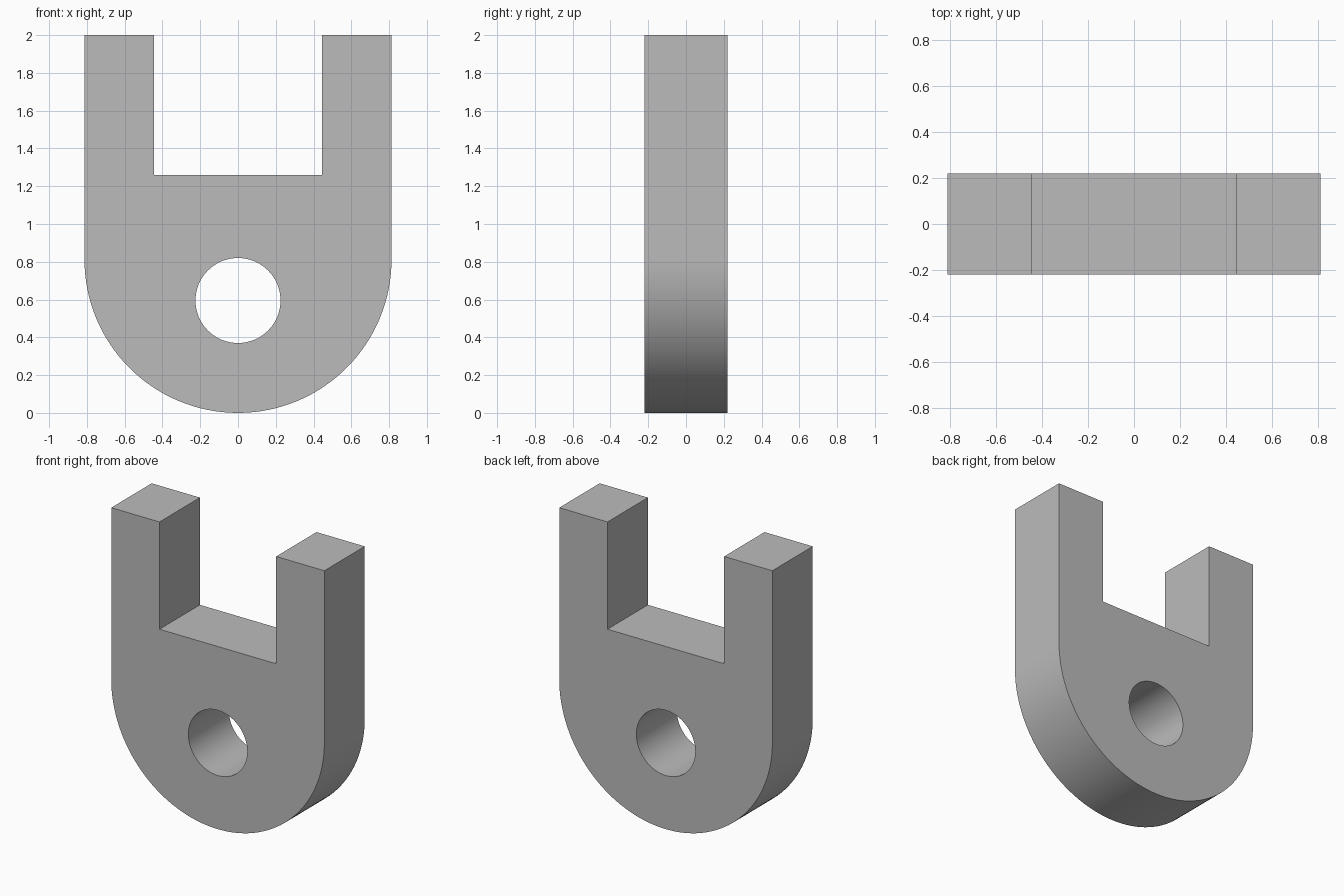
import bpy, bmesh, math

cube = bpy.data.objects.get("Cube")
if cube:
    bpy.data.objects.remove(cube, do_unlink=True)

HALF_WIDTH, HALF_DEPTH, HEIGHT = 0.813, 0.22, 2.0
SLOT_HALF, SLOT_FLOOR = 0.445, 1.26
HOLE_RADIUS, HOLE_Z = 0.225, 0.595


def arc(radius, cz, start, end, steps):
    """Points (x, z) along an arc, both ends included."""
    angles = [start + (end - start) * i / steps for i in range(steps + 1)]
    return [(radius * math.cos(a), cz + radius * math.sin(a)) for a in angles]


def add_loop(bm, points):
    """Closed ring of edges on the front plane."""
    verts = [bm.verts.new((x, -HALF_DEPTH, z)) for x, z in points]
    return [bm.edges.new((a, b)) for a, b in zip(verts, verts[1:] + verts[:1])]


# Outline: round bottom, two prongs and the slot between them
outline = arc(HALF_WIDTH, HALF_WIDTH, math.pi, 2 * math.pi, 64)
outline += [(HALF_WIDTH, HEIGHT), (SLOT_HALF, HEIGHT), (SLOT_HALF, SLOT_FLOOR),
            (-SLOT_HALF, SLOT_FLOOR), (-SLOT_HALF, HEIGHT), (-HALF_WIDTH, HEIGHT)]
hole = arc(HOLE_RADIUS, HOLE_Z, 0, 2 * math.pi, 64)[:-1]

# Fill the profile around the pin hole and extrude it through the depth
bm = bmesh.new()
edges = add_loop(bm, outline) + add_loop(bm, hole)
bmesh.ops.triangle_fill(bm, edges=edges, use_beauty=True, normal=(0, -1, 0))
result = bmesh.ops.extrude_face_region(bm, geom=bm.faces[:], use_keep_orig=True)
back = [g for g in result["geom"] if isinstance(g, bmesh.types.BMVert)]
bmesh.ops.translate(bm, verts=back, vec=(0, 2 * HALF_DEPTH, 0))
bmesh.ops.recalc_face_normals(bm, faces=bm.faces[:])

mesh = bpy.data.meshes.new("clevis_bracket")
bm.to_mesh(mesh)
bm.free()
bracket = bpy.data.objects.new("clevis_bracket", mesh)
bpy.context.collection.objects.link(bracket)

# Plain grey metal
grey = bpy.data.materials.new("light_grey")
grey.use_nodes = True
color = (0.5, 0.5, 0.5, 1)
grey.diffuse_color = color
grey.node_tree.nodes["Principled BSDF"].inputs["Base Color"].default_value = color
mesh.materials.append(grey)

# Smooth curved walls, crisp rims
bpy.ops.object.select_all(action="DESELECT")
bracket.select_set(True)
bpy.context.view_layer.objects.active = bracket
bpy.ops.object.shade_smooth_by_angle(angle=math.radians(30))
